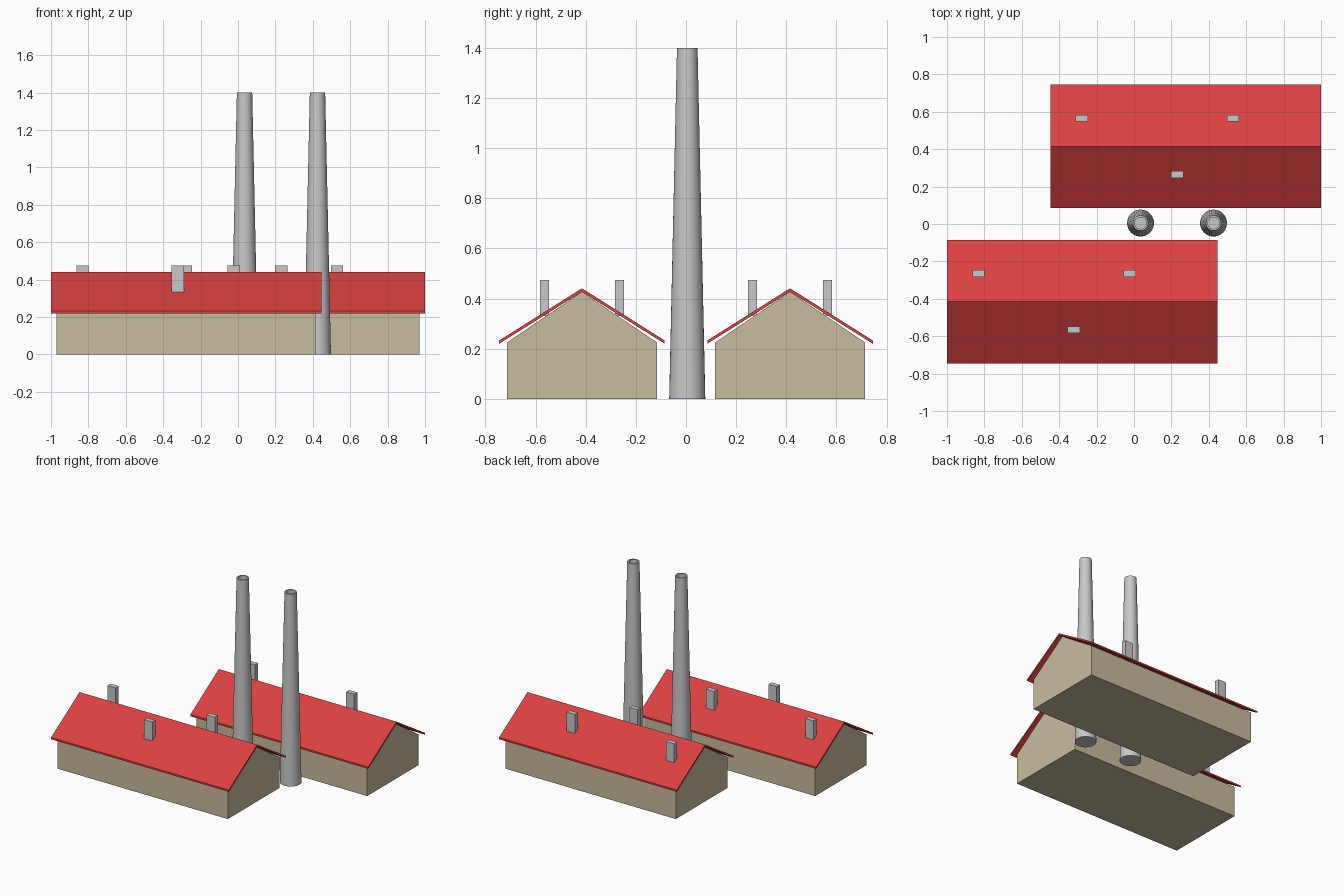
import bpy, bmesh, math

if "Cube" in bpy.data.objects:
    bpy.data.objects.remove(bpy.data.objects["Cube"])


def material(name, rgb):
    m = bpy.data.materials.new(name)
    m.diffuse_color = (*rgb, 1)
    m.use_nodes = True
    m.node_tree.nodes["Principled BSDF"].inputs["Base Color"].default_value = m.diffuse_color
    return m


RED = material("roof red", (0.70, 0.052, 0.052))
TAN = material("wall tan", (0.578, 0.503, 0.337))
GREY = material("concrete grey", (0.578, 0.578, 0.578))


def finish(bm, name, mat):
    bmesh.ops.recalc_face_normals(bm, faces=bm.faces)
    me = bpy.data.meshes.new(name)
    bm.to_mesh(me)
    bm.free()
    me.materials.append(mat)
    ob = bpy.data.objects.new(name, me)
    bpy.context.collection.objects.link(ob)
    return ob


def extrude_x(name, profile, x0, x1, mat):
    """Sweep a (y, z) outline along x."""
    bm = bmesh.new()
    face = bm.faces.new([bm.verts.new((x0, y, z)) for y, z in profile])
    ext = bmesh.ops.extrude_face_region(bm, geom=[face])
    moved = [v for v in ext["geom"] if isinstance(v, bmesh.types.BMVert)]
    bmesh.ops.translate(bm, verts=moved, vec=(x1 - x0, 0, 0))
    return finish(bm, name, mat)


def lathe(name, profile, x, y, mat, sides=32):
    """Spin an (r, z) outline around a vertical axis, with capped ends."""
    bm = bmesh.new()
    rings = []
    for r, z in profile:
        rings.append([bm.verts.new((x + r * math.cos(2 * math.pi * i / sides),
                                    y + r * math.sin(2 * math.pi * i / sides), z))
                      for i in range(sides)])
    for a, b in zip(rings, rings[1:]):
        for i in range(sides):
            j = (i + 1) % sides
            bm.faces.new((a[i], a[j], b[j], b[i]))
    bm.faces.new(rings[0])
    bm.faces.new(rings[-1])
    ob = finish(bm, name, mat)
    bpy.ops.object.select_all(action="DESELECT")
    ob.select_set(True)
    bpy.context.view_layer.objects.active = ob
    bpy.ops.object.shade_smooth_by_angle(angle=math.radians(30))


def hall(label, cx, cy):
    # Gabled walls
    walls = [(-0.299, 0), (0.299, 0), (0.299, 0.225), (0, 0.427), (-0.299, 0.225)]
    extrude_x(label + "_walls", [(cy + y, z) for y, z in walls],
              cx - 0.694, cx + 0.694, TAN)
    # Thin folded roof with overhanging eaves
    roof = [(-0.33, 0.22), (0, 0.427), (0.33, 0.22), (0.33, 0.233), (0, 0.441), (-0.33, 0.233)]
    extrude_x(label + "_roof", [(cy + y, z) for y, z in roof],
              cx - 0.7235, cx + 0.7235, RED)
    # Roof vents
    for n, (dx, dy) in enumerate([(-0.555, 0.15), (0.253, 0.15), (-0.046, -0.15)]):
        y0, y1 = cy + dy - 0.018, cy + dy + 0.018
        extrude_x(f"{label}_vent_{n + 1}", [(y0, 0.33), (y1, 0.33), (y1, 0.475), (y0, 0.475)],
                  cx + dx - 0.033, cx + dx + 0.033, GREY)


hall("front_hall", -0.2765, -0.415)
hall("back_hall", 0.2765, 0.415)

# Tapered chimneys with a recessed mouth
for n, x in enumerate((0.035, 0.425)):
    lathe(f"chimney_{n + 1}", [(0.072, 0), (0.041, 1.4), (0.031, 1.4), (0.031, 1.36)],
          x, 0.005, GREY)
